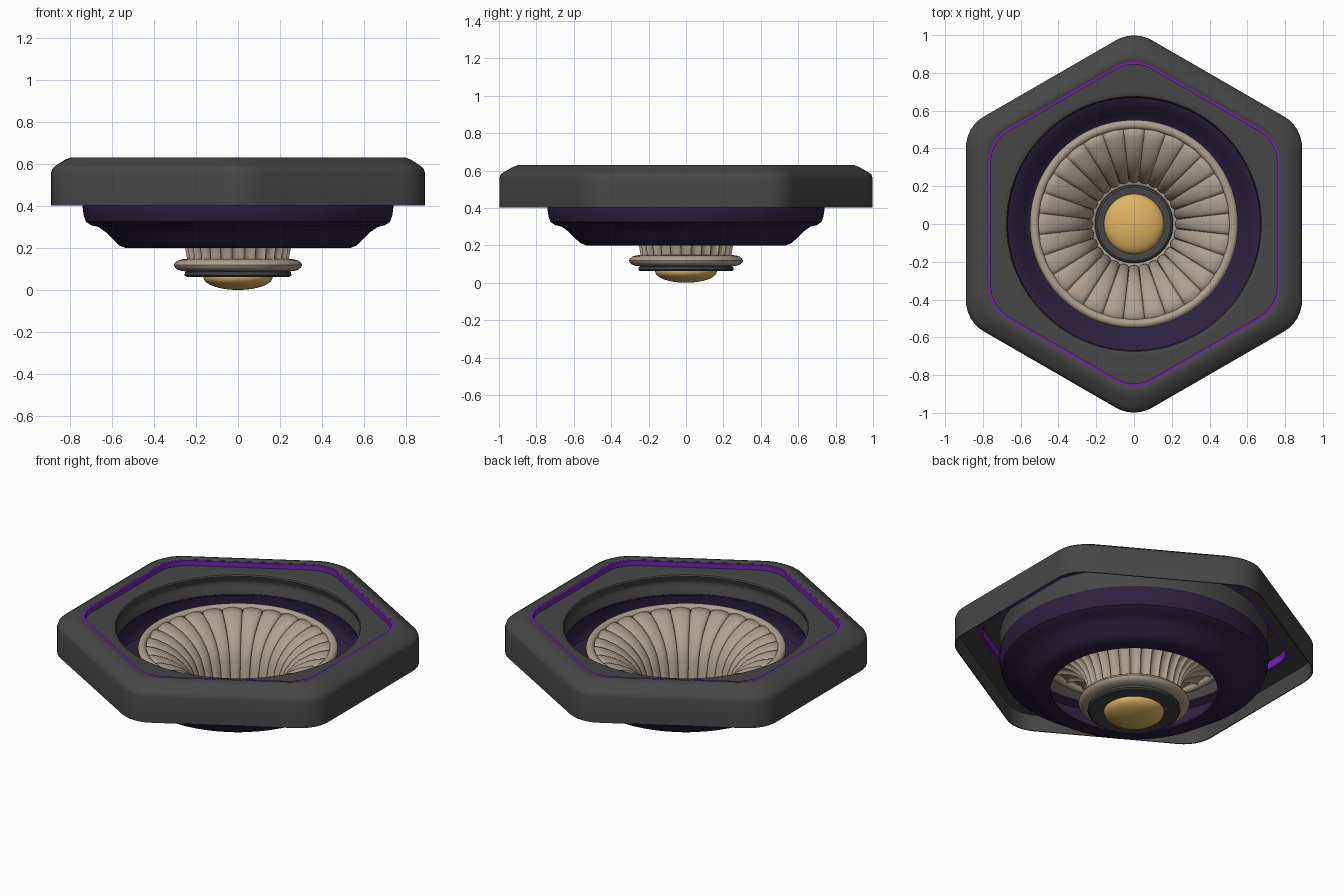
import bpy, bmesh
from math import sin, cos, pi, radians, atan2, sqrt, hypot

if "Cube" in bpy.data.objects:
    bpy.data.objects.remove(bpy.data.objects["Cube"])


def material(name, rgb):
    mat = bpy.data.materials.new(name)
    mat.use_nodes = True
    mat.diffuse_color = (*rgb, 1)
    mat.node_tree.nodes["Principled BSDF"].inputs["Base Color"].default_value = (*rgb, 1)
    return mat


grey = material("dark grey", (0.062, 0.062, 0.062))
purple = material("deep purple", (0.026, 0.015, 0.05))
violet = material("violet", (0.17, 0.018, 0.42))
beige = material("warm beige", (0.43, 0.35, 0.275))
gold = material("gold", (0.74, 0.45, 0.12))


def round_hex(apothem, angle, fillet=0.19):
    """Polar radius of a hexagon with rounded corners, one pointing to +y."""
    a = abs((angle % (pi / 3)) - pi / 6)
    d = (apothem - fillet) / cos(pi / 6)
    if a < atan2(fillet * 0.5, d + fillet * cos(pi / 6)):
        return d * cos(a) + sqrt(fillet ** 2 - (d * sin(a)) ** 2)
    return apothem / cos(pi / 6 - a)


def circle(radius, angle):
    return radius


def loft(name, mat, rings, segments=180, closed=True, edge=35):
    """Skin rings of (shape, size, height); shape gives radius from angle."""
    bm = bmesh.new()
    loops = []
    for shape, size, z in rings:
        loop = []
        for i in range(segments):
            t = 2 * pi * i / segments
            r = shape(size, t)
            dz = 0
            if isinstance(r, tuple):
                r, dz = r
            loop.append(bm.verts.new((r * cos(t), r * sin(t), z + dz)))
        loops.append(loop)
    pairs = list(zip(loops, loops[1:]))
    if closed:
        pairs.append((loops[-1], loops[0]))
    for low, high in pairs:
        for i in range(segments):
            j = (i + 1) % segments
            bm.faces.new((low[i], low[j], high[j], high[i]))
    bmesh.ops.remove_doubles(bm, verts=bm.verts, dist=0.00001)
    bmesh.ops.recalc_face_normals(bm, faces=bm.faces)
    mesh = bpy.data.meshes.new(name)
    bm.to_mesh(mesh)
    bm.free()
    mesh.materials.append(mat)
    obj = bpy.data.objects.new(name, mesh)
    bpy.context.collection.objects.link(obj)
    bpy.ops.object.select_all(action="DESELECT")
    obj.select_set(True)
    bpy.context.view_layer.objects.active = obj
    bpy.ops.object.shade_smooth_by_angle(angle=radians(edge))
    return obj


def lathe(name, mat, profile, **options):
    return loft(name, mat, [(circle, r, z) for r, z in profile], **options)


# Hexagonal outer frame, hollow underneath
frame = [(0.884, 0.403), (0.89, 0.403), (0.89, 0.56), (0.884, 0.578),
         (0.868, 0.592), (0.825, 0.62), (0.80, 0.63), (0.78, 0.63),
         (0.77, 0.626), (0.77, 0.50), (0.88, 0.50)]
loft("hexagonal_frame", grey, [(round_hex, a, z) for a, z in frame])

# Accent strip lining the inside of the frame
strip = [(0.757, 0.502), (0.771, 0.502), (0.771, 0.625), (0.757, 0.625)]
loft("accent_strip", violet, [(round_hex, a, z) for a, z in strip])

# Recessed plate with a round opening and a collar that holds the bowl
loft("inner_plate", grey, [
    (round_hex, 0.762, 0.55), (round_hex, 0.762, 0.595), (circle, 0.70, 0.595),
    (circle, 0.685, 0.594), (circle, 0.675, 0.59), (circle, 0.67, 0.582),
    (circle, 0.674, 0.565), (circle, 0.684, 0.55), (circle, 0.684, 0.53),
    (circle, 0.674, 0.51), (circle, 0.667, 0.478), (circle, 0.715, 0.478),
    (circle, 0.715, 0.43), (circle, 0.738, 0.43), (circle, 0.738, 0.55)])

# Stepped bowl, a shell open at the bottom, with a flange inside its top
lathe("outer_bowl", purple, [
    (0.72, 0.477), (0.74, 0.43), (0.74, 0.39), (0.735, 0.355), (0.725, 0.325),
    (0.70, 0.308), (0.665, 0.30), (0.63, 0.275), (0.59, 0.235), (0.565, 0.212),
    (0.535, 0.20), (0.46, 0.20), (0.46, 0.21), (0.53, 0.212), (0.555, 0.222),
    (0.58, 0.243), (0.62, 0.283), (0.66, 0.312), (0.695, 0.32), (0.71, 0.34),
    (0.715, 0.39), (0.705, 0.45), (0.667, 0.468), (0.667, 0.477)])

# Fluted trumpet: rounded petals divided by narrow grooves
PETALS = 28


def fluted(point, angle):
    radius, slope_r, slope_z = point
    depth = 0.018 * (1 - abs(cos(PETALS * angle / 2)) ** 0.4)
    return radius + depth * slope_r, -depth * slope_z


path = [(0.22, 0.13), (0.224, 0.16), (0.231, 0.20), (0.244, 0.26), (0.265, 0.315),
        (0.297, 0.36), (0.343, 0.403), (0.40, 0.437), (0.46, 0.459), (0.52, 0.47)]
flutes = []
for i, (r, z) in enumerate(path):
    r0, z0 = path[max(i - 1, 0)]
    r1, z1 = path[min(i + 1, len(path) - 1)]
    length = hypot(r1 - r0, z1 - z0)
    flutes.append((fluted, (r, (z1 - z0) / length, (r1 - r0) / length), z))
trumpet = loft("fluted_trumpet", beige, flutes, segments=PETALS * 12, closed=False, edge=50)
solid = trumpet.modifiers.new("thickness", "SOLIDIFY")
solid.thickness = 0.008
solid.offset = 0


# Rounded rings, from an elliptical cross-section
def ring(name, mat, radius, height, half_width, half_height):
    steps = [2 * pi * k / 16 for k in range(16)]
    lathe(name, mat, [(radius + half_width * cos(a), height + half_height * sin(a))
                      for a in steps])


ring("trumpet_rim", beige, 0.527, 0.46, 0.024, 0.024)
ring("base_collar", beige, 0.245, 0.118, 0.06, 0.03)

# Grey hub holding the centre dome
lathe("hub", grey, [
    (0.15, 0.065), (0.245, 0.062), (0.255, 0.07), (0.252, 0.085), (0.22, 0.095),
    (0.205, 0.15), (0.195, 0.158), (0.165, 0.158), (0.15, 0.155)])

# Domed centre, rounded above and below
arc = [k * pi / 20 for k in range(11)]
dome = [(0.165 * sin(a), 0.06 - 0.06 * cos(a)) for a in arc]
dome += [(0.16 * cos(a), 0.15 + 0.06 * sin(a)) for a in arc]
lathe("centre_dome", gold, dome, segments=64, closed=False)
